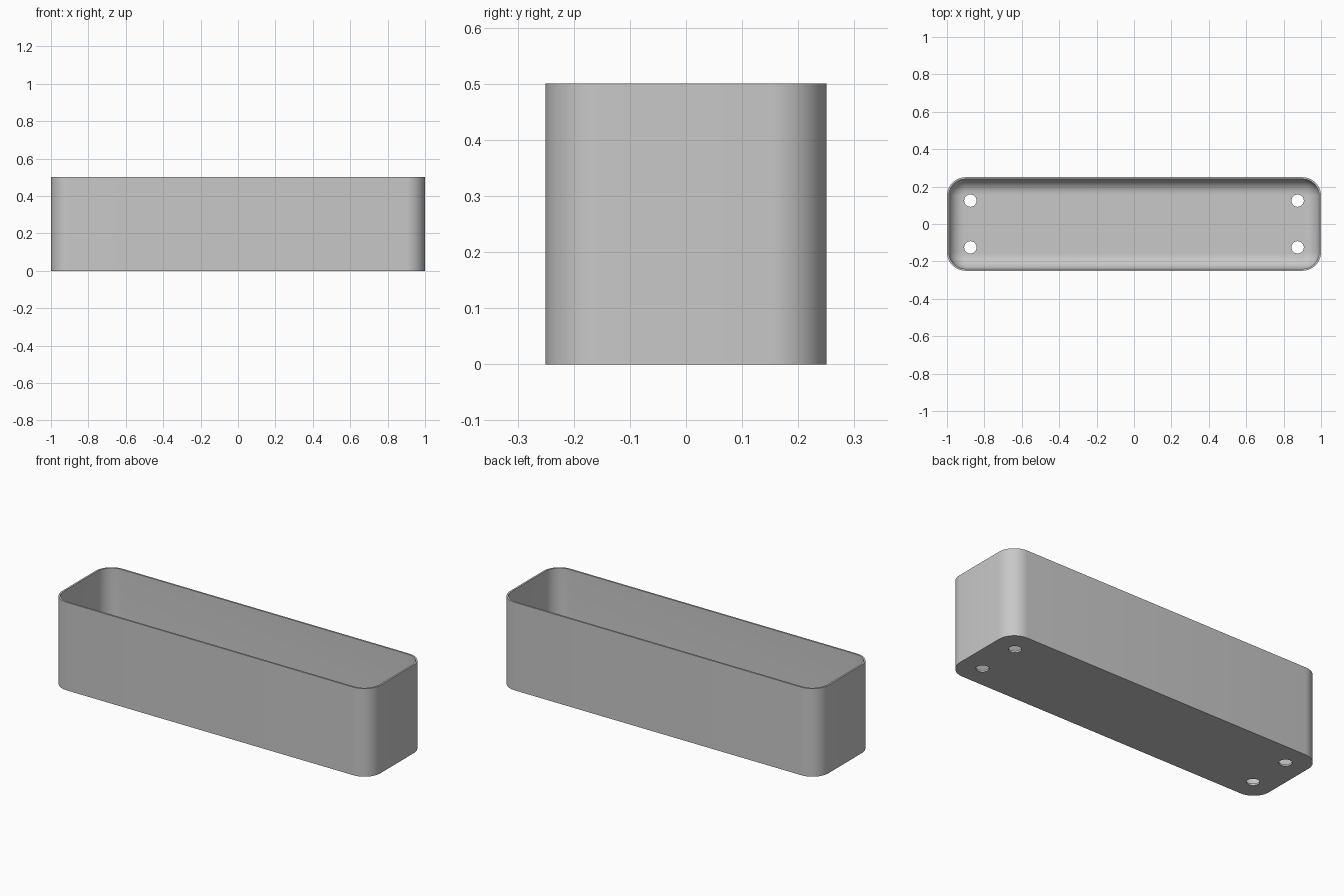
import bpy, bmesh, math

if "Cube" in bpy.data.objects:
    bpy.data.objects.remove(bpy.data.objects["Cube"])

LENGTH, DEPTH, HEIGHT = 2.0, 0.5, 0.5
CORNER, WALL, FILLET = 0.10, 0.01, 0.08
SEG = 10

grey = bpy.data.materials.new("grey")
grey.diffuse_color = (0.58, 0.58, 0.58, 1)
grey.use_nodes = True
grey.node_tree.nodes["Principled BSDF"].inputs["Base Color"].default_value = grey.diffuse_color


def rounded_ring(bm, inset, z):
    """Rounded rectangle of vertices, shrunk by inset, at height z."""
    r = CORNER - inset
    cx, cy = LENGTH / 2 - CORNER, DEPTH / 2 - CORNER
    verts = []
    for i, (sx, sy) in enumerate(((1, 1), (-1, 1), (-1, -1), (1, -1))):
        for k in range(SEG + 1):
            a = math.pi / 2 * (i + k / SEG)
            verts.append(bm.verts.new((sx * cx + r * math.cos(a),
                                       sy * cy + r * math.sin(a), z)))
    return verts


# Section through the wall: outside, rim, inside, rounded floor edge
section = [(0, 0), (0, HEIGHT), (WALL, HEIGHT)]
for k in range(SEG + 1):
    a = math.pi / 2 * k / SEG
    section.append((WALL + FILLET * (1 - math.cos(a)),
                    WALL + FILLET * (1 - math.sin(a))))

# Open box
bm = bmesh.new()
rings = [rounded_ring(bm, inset, z) for inset, z in section]
for low, high in zip(rings, rings[1:]):
    n = len(low)
    for i in range(n):
        j = (i + 1) % n
        bm.faces.new((low[i], low[j], high[j], high[i]))
bm.faces.new(rings[0][::-1])
bm.faces.new(rings[-1])
bmesh.ops.recalc_face_normals(bm, faces=bm.faces)
mesh = bpy.data.meshes.new("planter_box")
bm.to_mesh(mesh)
bm.free()
mesh.materials.append(grey)
box = bpy.data.objects.new("planter_box", mesh)
bpy.context.collection.objects.link(box)

# Four drain holes through the floor
cutters = []
for x in (-0.875, 0.875):
    for y in (-0.125, 0.125):
        bpy.ops.mesh.primitive_cylinder_add(vertices=32, radius=0.033,
                                            depth=0.1, location=(x, y, 0))
        cutter = bpy.context.object
        cutter.name = "drain_hole_cutter"
        cutter.hide_render = True
        cutter.data.materials.append(grey)
        cutters.append(cutter)
        cut = box.modifiers.new("drain_hole", 'BOOLEAN')
        cut.operation, cut.solver, cut.object = 'DIFFERENCE', 'EXACT', cutter

bpy.ops.object.select_all(action='DESELECT')
box.select_set(True)
bpy.context.view_layer.objects.active = box
for name in [m.name for m in box.modifiers]:
    bpy.ops.object.modifier_apply(modifier=name)
for cutter in cutters:
    bpy.data.objects.remove(cutter)

# Smooth corners, sharp rim and base edges
bpy.ops.object.shade_smooth_by_angle(angle=math.radians(30))
